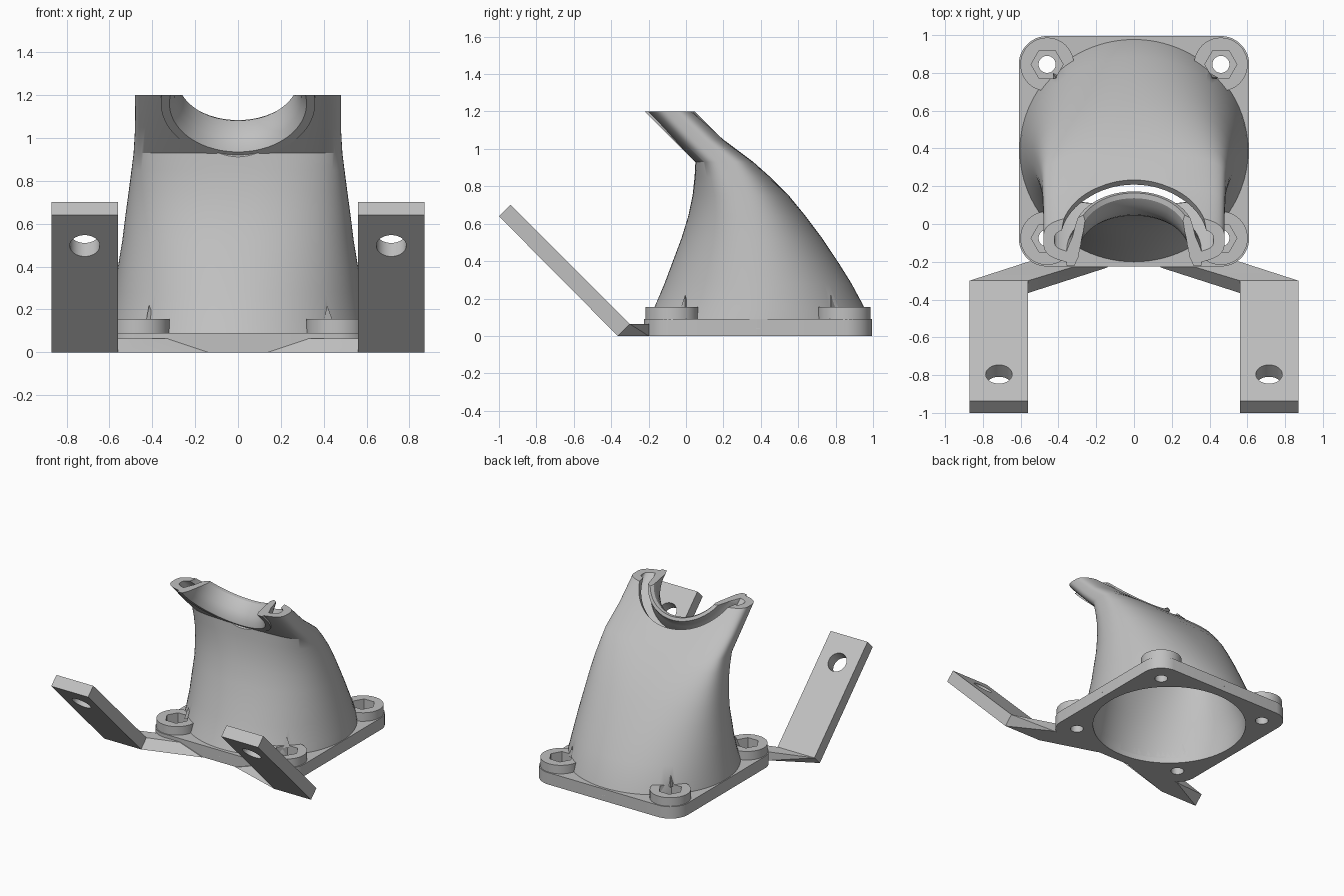
import bpy, bmesh, math
from mathutils import Vector, Matrix

if "Cube" in bpy.data.objects:
    bpy.data.objects.remove(bpy.data.objects["Cube"])

grey = bpy.data.materials.new("light_grey")
grey.diffuse_color = (0.53, 0.53, 0.53, 1)
grey.use_nodes = True
grey.node_tree.nodes["Principled BSDF"].inputs["Base Color"].default_value = (0.53, 0.53, 0.53, 1)

CY = 0.385       # centre of the mounting plate in y
BOLT = 0.46      # bolt offset from the plate centre
S0 = 0.95        # notch centre along the nozzle direction


def finish(name, bm):
    bmesh.ops.recalc_face_normals(bm, faces=bm.faces)
    mesh = bpy.data.meshes.new(name)
    bm.to_mesh(mesh)
    bm.free()
    mesh.materials.append(grey)
    obj = bpy.data.objects.new(name, mesh)
    bpy.context.collection.objects.link(obj)
    return obj


def loft(name, rings, closed=False):
    """Skin a list of point rings; cap the ends, or join last to first."""
    bm = bmesh.new()
    loops = [[bm.verts.new(p) for p in ring] for ring in rings]
    pairs = list(zip(loops, loops[1:]))
    if closed:
        pairs.append((loops[-1], loops[0]))
    for a, b in pairs:
        for i in range(len(a)):
            j = (i + 1) % len(a)
            bm.faces.new((a[i], a[j], b[j], b[i]))
    if not closed:
        bm.faces.new(loops[0])
        bm.faces.new(loops[-1])
    return finish(name, bm)


def prism(name, outline, z0, z1):
    return loft(name, [[(x, y, z) for x, y in outline] for z in (z0, z1)])


def circle(x, y, r, n=40):
    return [(x + r * math.cos(math.tau * i / n), y + r * math.sin(math.tau * i / n)) for i in range(n)]


def hull(name, points):
    bm = bmesh.new()
    for p in points:
        bm.verts.new(p)
    bmesh.ops.convex_hull(bm, input=bm.verts)
    bmesh.ops.dissolve_limit(bm, angle_limit=0.01, verts=bm.verts, edges=bm.edges)
    return finish(name, bm)


def cut(obj, cutters):
    bpy.context.view_layer.objects.active = obj
    for c in cutters:
        mod = obj.modifiers.new("cut", 'BOOLEAN')
        mod.operation, mod.solver, mod.object = 'DIFFERENCE', 'EXACT', c
        bpy.ops.object.modifier_apply(modifier=mod.name)


def tilted(x, v, s):
    """Nozzle frame: s runs along the outlet, v across its thickness."""
    k = math.sqrt(0.5)
    return Vector((x, (v - s) * k, (v + s) * k))


def notch(radius, v0, v1):
    return loft("notch_cutter", [[tilted(x, v, s) for x, s in circle(0, S0, radius, 96)] for v in (v0, v1)])


def duct_ring(z, half, front, back, power, inset=0):
    pts, n = [], 96
    half, depth, mid = half - inset, (back - front) / 2 - inset, (front + back) / 2
    for i in range(n):
        c, s = math.cos(math.tau * i / n), math.sin(math.tau * i / n)
        pts.append((half * math.copysign(abs(c) ** (2 / power), c),
                    mid + depth * math.copysign(abs(s) ** (2 / power), s), z))
    return pts


# Duct sections: height, half width, front y, back y, squareness
sections = [
    (0.04, 0.61, -0.225, 0.995, 2), (0.15, 0.597, -0.17, 0.955, 2),
    (0.28, 0.575, -0.115, 0.885, 2.05), (0.4, 0.56, -0.07, 0.81, 2.1),
    (0.52, 0.54, -0.025, 0.73, 2.2), (0.64, 0.525, 0.012, 0.64, 2.35),
    (0.75, 0.51, 0.035, 0.55, 2.6), (0.85, 0.497, 0.046, 0.45, 3),
    (0.93, 0.487, 0.05, 0.36, 3.6), (1.05, 0.48, -0.07, 0.2, 3.6),
    (1.2, 0.48, -0.22, 0.05, 3.2)]
duct = loft("duct", [duct_ring(*s) for s in sections])
inner = [(-0.05, 0.61, -0.225, 0.995, 2)] + sections + [(1.3, 0.48, -0.32, -0.05, 3.2)]
cavity = loft("cavity_cutter", [duct_ring(*s, inset=0.075 if s[0] < 0.1 else 0.058) for s in inner])

# Mounting plate with rounded corners
outline = []
for i in range(40):
    a = math.tau * (i + 0.5) / 40
    outline.append((math.copysign(BOLT, math.cos(a)) + 0.15 * math.cos(a),
                    CY + math.copysign(BOLT, math.sin(a)) + 0.15 * math.sin(a)))
plate = prism("mounting_plate", outline, 0, 0.09)

# Bolt bosses with hexagonal pockets
cutters = [cavity]
bosses, slivers, smooth = [], [], []
for sx in (-1, 1):
    for sy in (-1, 1):
        x, y = sx * BOLT, CY + sy * BOLT
        boss = prism("bolt_boss", circle(x, y, 0.142), 0.02, 0.155)
        hole = prism("bolt_hole_cutter", circle(x, y, 0.045), -0.1, 0.3)
        pocket = prism("nut_pocket_cutter", circle(x, y, 0.085, 6), 0.07, 0.35)
        cutters += [hole, pocket]
        cut(boss, [cavity, hole, pocket])
        bosses.append(boss)
        tip = (sx * 0.415, CY + sy * 0.39, 0.22)
        slivers.append(hull("pocket_sliver", [tip] + [(px, py, 0.14) for px, py in circle(tip[0], tip[1], 0.03, 3)]))
cut(plate, cutters)

# Open the nozzle with a round notch, deeper through the back wall
notches = [notch(0.34, 0.5, 1.05), notch(0.39, 0.8, 1.1)]
cut(duct, cutters + notches)

# Rounded lip around the notch, trimmed level with the nozzle top
profile = [(0.36, 0.692), (0.32, 0.692), (0.295, 0.725), (0.283, 0.77), (0.278, 0.82),
           (0.283, 0.86), (0.3, 0.882), (0.322, 0.872), (0.33, 0.8), (0.36, 0.74)]
rings = []
for i in range(96):
    a = math.tau * i / 96
    rings.append([tilted(r * math.cos(a), v, S0 + r * math.sin(a)) for r, v in profile])
lip = loft("nozzle_lip", rings, closed=True)
bm = bmesh.new()
bm.from_mesh(lip.data)
res = bmesh.ops.bisect_plane(bm, geom=bm.verts[:] + bm.edges[:] + bm.faces[:],
                             plane_co=(0, 0, 1.2), plane_no=(0, 0, 1), clear_outer=True)
bmesh.ops.holes_fill(bm, edges=[e for e in bm.edges if e.is_boundary])
bm.to_mesh(lip.data)
bm.free()

# Mounting arms: flared link plus raised strap with a screw hole
arms = []
for sx in (-1, 1):
    top = [(0.87, -0.3), (0.56, -0.3), (0.33, -0.23), (0.33, -0.17), (0.56, -0.2)]
    low = [(0.87, -0.365), (0.56, -0.365), (0.14, -0.23), (0.14, -0.17), (0.56, -0.2)]
    arms.append(hull("arm_link", [(sx * x, y, 0.064) for x, y in top] + [(sx * x, y, 0) for x, y in low]))
    side = [(-0.365, 0), (-0.3, 0.064), (-0.938, 0.702), (-1, 0.64)]
    strap = hull("arm_strap", [(sx * x, y, z) for x in (0.56, 0.87) for y, z in side])
    centre = Vector((sx * 0.715, -0.825, 0.53))
    bm = bmesh.new()
    bmesh.ops.create_cone(bm, cap_ends=True, segments=40, radius1=0.07, radius2=0.07, depth=0.4,
                          matrix=Matrix.Translation(centre) @ Matrix.Rotation(-math.pi / 4, 4, 'X'))
    screw = finish("screw_hole_cutter", bm)
    cut(strap, [screw])
    cutters.append(screw)
    arms.append(strap)

# Remove the cutters and smooth the curved surfaces
for c in cutters + notches:
    bpy.data.objects.remove(c)
for obj in [duct, plate, lip] + bosses + arms:
    bpy.ops.object.select_all(action='DESELECT')
    obj.select_set(True)
    bpy.context.view_layer.objects.active = obj
    bpy.ops.object.shade_smooth_by_angle(angle=math.radians(30))
